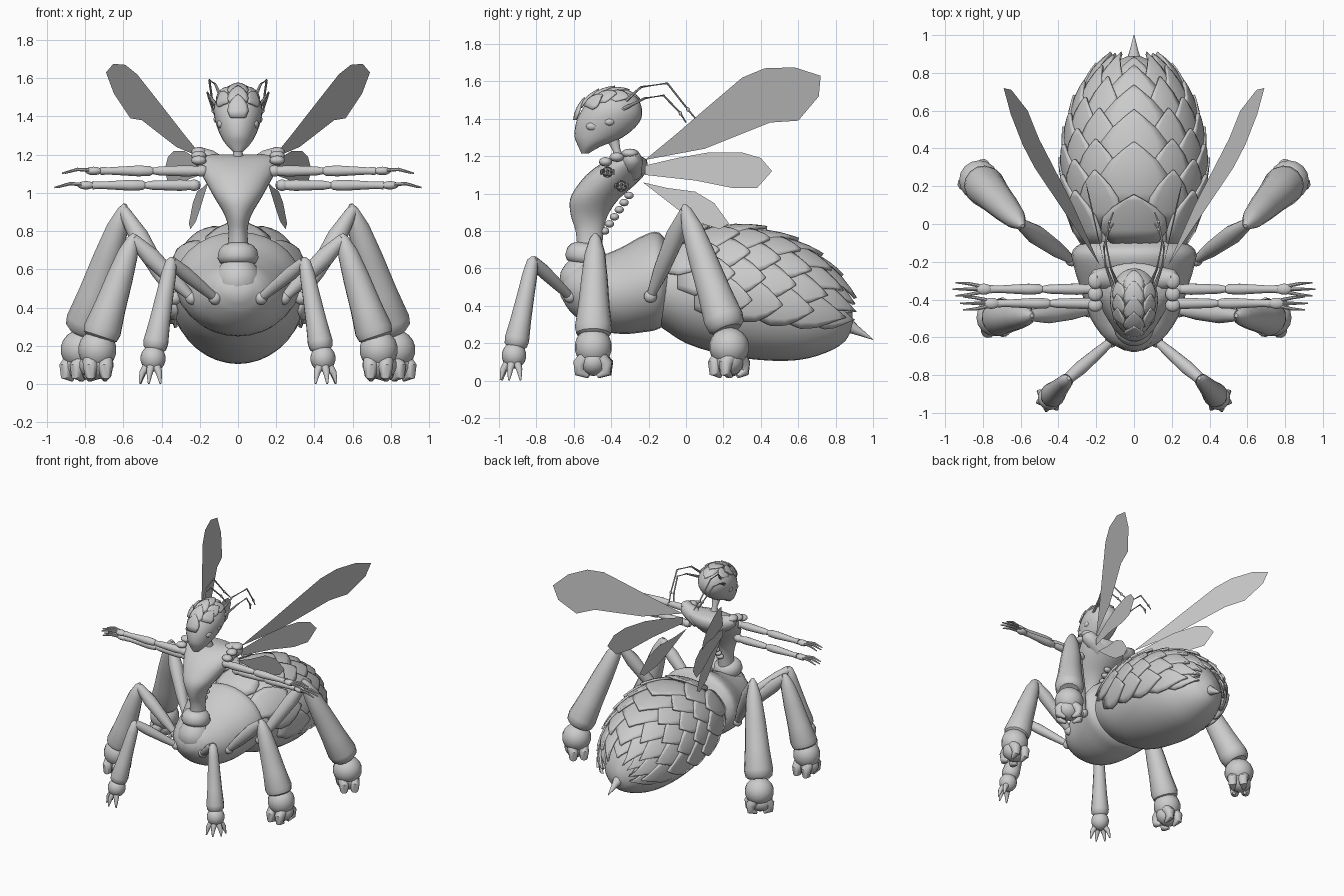
import bpy, bmesh, math
from mathutils import Vector as V

if "Cube" in bpy.data.objects:
    bpy.data.objects.remove(bpy.data.objects["Cube"])


def make(name, verts, faces, mirror=False, thick=0, smooth=True):
    me = bpy.data.meshes.new(name)
    me.from_pydata([tuple(v) for v in verts], [], faces)
    bm = bmesh.new()
    bm.from_mesh(me)
    bmesh.ops.recalc_face_normals(bm, faces=bm.faces)
    bm.to_mesh(me)
    bm.free()
    ob = bpy.data.objects.new(name, me)
    bpy.context.collection.objects.link(ob)
    if smooth:
        bpy.ops.object.select_all(action='DESELECT')
        bpy.context.view_layer.objects.active = ob
        ob.select_set(True)
        bpy.ops.object.shade_smooth_by_angle(angle=math.radians(40))
    if thick:
        m = ob.modifiers.new("thickness", 'SOLIDIFY')
        m.thickness, m.offset = thick, 0
    if mirror:
        m = ob.modifiers.new("mirror", 'MIRROR')
        m.use_mirror_merge = False
    return ob


def skin(rings):
    n = len(rings[0])
    faces = [(i*n+j, i*n+(j+1) % n, (i+1)*n+(j+1) % n, (i+1)*n+j)
             for i in range(len(rings)-1) for j in range(n)]
    faces += [tuple(range(n)), tuple(range((len(rings)-1)*n, len(rings)*n))]
    return [p for r in rings for p in r], faces


def sample(rows, x):
    """Smooth interpolation of profile rows keyed by their first column."""
    x = min(max(x, rows[0][0]), rows[-1][0])
    i = max(k for k in range(len(rows)-1) if rows[k][0] <= x)
    p, q = rows[i], rows[i+1]
    a, b = rows[max(i-1, 0)], rows[min(i+2, len(rows)-1)]
    h = q[0]-p[0]
    t = (x-p[0])/h
    out = []
    for k in range(1, len(p)):
        m0, m1 = (q[k]-a[k])/(q[0]-a[0])*h, (b[k]-p[k])/(b[0]-p[0])*h
        out.append((2*t**3-3*t*t+1)*p[k]+(t**3-2*t*t+t)*m0+(3*t*t-2*t**3)*q[k]+(t**3-t*t)*m1)
    return out


def surface(rows, axis):
    """rows: (position, low edge, high edge, half width); returns point at (position, angle)."""
    def s(u, a):
        lo, hi, rx = sample(rows, u)
        c = (lo+hi)/2 + (hi-lo)/2*math.cos(a)
        return V((rx*math.sin(a), u, c)) if axis == 'y' else V((rx*math.sin(a), c, u))
    return s


def loft(name, rows, axis, n=28, steps=3):
    s = surface(rows, axis)
    us = [p[0]+(q[0]-p[0])*k/steps for p, q in zip(rows, rows[1:]) for k in range(steps)] + [rows[-1][0]]
    make(name, *skin([[s(u, 2*math.pi*j/n) for j in range(n)] for u in us]))
    return s


def tube(name, pts, radii, n=14, mirror=True):
    pts = [V(p) for p in pts]
    rings = []
    for i, p in enumerate(pts):
        t = (pts[min(i+1, len(pts)-1)]-pts[max(i-1, 0)]).normalized()
        u = t.cross(V((0.1, 0.97, 0.2))).normalized()
        w = t.cross(u)
        rings.append([p+radii[i]*(u*math.cos(2*math.pi*j/n)+w*math.sin(2*math.pi*j/n)) for j in range(n)])
    return make(name, *skin(rings), mirror=mirror)


def ball(name, c, r, mirror=True):
    rings = [[V(c)+V((r[0]*math.sin(f)*math.cos(g), r[1]*math.sin(f)*math.sin(g), r[2]*math.cos(f)))
              for g in [2*math.pi*j/16 for j in range(16)]]
             for f in [0.05+(math.pi-0.1)*i/9 for i in range(10)]]
    return make(name, *skin(rings), mirror=mirror)


def plates(name, s, centre, items, lift, thick):
    """Overlapping pointed plates; items: (start, length, angle, half angle)."""
    verts, faces = [], []
    prof = [(0, .75), (.3, 1), (.55, .88), (.75, .58), (.9, .26), (1, .02)]
    for u0, L, a0, W in items:
        base = len(verts)
        for f, w in prof:
            for j in range(-3, 4):
                u, a = u0+L*f, a0+W*w*j/3
                p = s(u, a)
                nrm = (s(u+.005, a)-s(u-.005, a)).cross(s(u, a+.01)-s(u, a-.01))
                nrm = nrm.normalized() if nrm.length > 1e-9 else (p-centre).normalized()
                if nrm.dot(p-centre) < 0:
                    nrm = -nrm
                verts.append(p+nrm*(.008+lift*f*min(1, L*4)))
        faces += [(base+i*7+j, base+i*7+j+1, base+i*7+j+8, base+i*7+j+7)
                  for i in range(5) for j in range(6)]
    make(name, verts, faces, thick=thick)


# abdomen with sting and rows of plates
ab = loft("abdomen", [(-.14, .29, .70, .27), (0, .20, .76, .32), (.2, .14, .80, .345), (.4, .11, .775, .34),
                      (.6, .11, .70, .295), (.75, .15, .59, .215), (.85, .21, .46, .12), (.89, .28, .36, .03)], 'y', 36)
tube("sting", [(0, .84, .31), (0, .91, .27), (0, 1.0, .22)], [.05, .025, .002], mirror=False)
items = [(y, L, 0, .55) for y, L in ((-.1, .26), (.06, .36), (.24, .34), (.42, .28), (.57, .23), (.7, .15))]
for a, y0 in ((.55, -.02), (.92, -.12), (1.28, -.04), (1.62, .05)):
    y = y0
    while y < .74:
        L = min(.3, .86-y)
        items += [(y, L, a, .36), (y, L, -a, .36)]
        y += .155
plates("back_plates", ab, V((0, .35, .45)), items, .042, .018)

# lower body, collar, torso
loft("lower_body", [(-.67, .45, .52, .05), (-.62, .37, .61, .14), (-.5, .28, .65, .23), (-.35, .25, .71, .28),
                    (-.22, .26, .78, .32), (-.14, .28, .79, .325), (-.08, .34, .70, .25)], 'y')
tube("waist_collar", [(0, -.565+(z-.45)*.12, z) for z in (.44, .47, .52, .57, .61, .63, .635, .66, .7, .725, .735)],
     [.06, .1, .122, .12, .1, .085, .095, .108, .1, .08, .055], 24, False)
loft("torso", [(.68, -.58, -.45, .06), (.8, -.59, -.44, .05), (.88, -.615, -.42, .068), (.97, -.62, -.36, .12),
               (1.05, -.575, -.27, .165), (1.12, -.51, -.21, .2), (1.18, -.42, -.21, .215), (1.2, -.36, -.24, .18)], 'z')
for i in range(6):
    ball("spine_bead", (0, -.435+.026*i, .8+.038*i), (.03, .025, .02), False)
tube("shoulder", [(.08, -.29, 1.12), (.16, -.29, 1.17), (.21, -.29, 1.195), (.235, -.29, 1.2)], [.06, .06, .048, .02])
for y, z, r in ((-.43, 1.17, .035), (-.37, 1.195, .04), (-.3, 1.215, .045)):
    ball("shoulder_pad", (.205, y, z), (.04, r, .025))
tube("neck", [(0, -.36, 1.17), (0, -.37, 1.23), (0, -.4, 1.32)], [.035, .02, .04], mirror=False)

# head with eyes, crest plates and antennae
loft("head", [(1.215, -.56, -.52, .025), (1.25, -.575, -.46, .06), (1.3, -.595, -.34, .092), (1.38, -.588, -.25, .12),
              (1.45, -.555, -.235, .126), (1.52, -.5, -.265, .095), (1.555, -.43, -.31, .045)], 'z')
hc = V((0, -.405, 1.4))
plates("head_plates", lambda t, b: hc+V((.123*math.sin(b), (-.172*math.cos(t)-.015)*math.cos(b),
                                         (.148*math.sin(t)-.03*math.cos(t))*math.cos(b))),
       hc, [(.15+.45*i, .75, 0, .4) for i in range(5)] + [(.7+.5*i, .7, k*.65, .3) for i in range(3) for k in (1, -1)],
       .012, .012)
ball("eye_front", (.085, -.5, 1.36), (.025, .035, .025))
ball("eye_rear", (.108, -.41, 1.385), (.02, .03, .022))
for pts in ([(.07, -.36, 1.46), (.12, -.24, 1.57), (.15, -.1, 1.59), (.13, .01, 1.45), (.11, .06, 1.39)],
            [(.1, -.36, 1.44), (.15, -.22, 1.51), (.16, -.12, 1.525), (.13, -.03, 1.43), (.11, 0, 1.38)]):
    tube("antenna", pts, [.012, .006, .006, .005, .004], 8)
    ball("antenna_knob", pts[3], (.009, .009, .012))

# three pairs of flat wings, outlined in side view and leaned outwards
for name, x0, b, c, pts in (
    ("upper_wing", .18, .38, .34, [(-.22, 1.18), (.1, 1.24), (.3, 1.32), (.45, 1.38), (.6, 1.39), (.71, 1.52), (.72, 1.63),
                                   (.58, 1.675), (.42, 1.67), (.3, 1.62), (.1, 1.45), (-.05, 1.32)]),
    ("middle_wing", .18, .3, 0, [(-.22, 1.15), (-.05, 1.19), (.12, 1.22), (.3, 1.22), (.4, 1.19), (.46, 1.12),
                                 (.38, 1.03), (.25, 1.03), (.05, 1.07), (-.22, 1.1)]),
    ("lower_wing", .15, .2, -.05, [(-.23, 1.06), (-.1, 1.03), (.05, 1.01), (.15, .95), (.23, .84), (.18, .81),
                                   (.05, .85), (-.05, .92)])):
    make(name, [(x0+b*(y+.22)+c*(z-1.18), y, z) for y, z in pts], [tuple(range(len(pts)))], True, smooth=False)

# two pairs of outstretched arms with fingers
for x, y, z in ((.16, -.42, 1.115), (.2, -.345, 1.04)):
    ball("arm_joint", (x+.03, y, z), (.035, .03, .03))
    tube("upper_arm", [(x+d, y, z) for d in (.0, .1, .25, .29)], [.02, .03, .024, .016])
    tube("forearm", [(x+d, y, z) for d in (.28, .3, .36, .52, .56)], [.014, .026, .029, .019, .022])
    ball("palm", (x+.595, y, z), (.045, .03, .022))
    for k in (-1, 0, 1):
        tube("finger", [(x+.62, y+.018*k, z+.005), (x+.68, y+.03*k, z+.008), (x+.76-.015*abs(k), y+.035*k, z-.012)],
             [.01, .009, .004], 8)

# three pairs of legs: thigh, widening shin, foot and claws
for name, hip, knee, ankle, r in (("front", (.12, -.62, .45), (.35, -.82, .64), (.435, -.91, .19), .066),
                                  ("middle", (.24, -.46, .45), (.55, -.485, .76), (.72, -.495, .25), .1),
                                  ("rear", (.33, -.19, .45), (.6, 0, .91), (.805, .215, .29), .108)):
    h, k, a = V(hip), V(knee), V(ankle)
    big = r > .08
    ball(name+"_hip", h, (.035, .035, .035))
    tube(name+"_thigh", [h, h.lerp(k, .3), h.lerp(k, .7), k], [.022, .3*r+.01, .35*r+.014, .03])
    tube(name+"_shin", [k+(k-a)*.05]+[k.lerp(a, t) for t in (0, .15, .4, .7, .93, 1, 1.03)],
         [.01, .03, .42*r+.012, .7*r, .84*r, r, .92*r, .7*r])
    out = (a-k).normalized()
    cx, cy = a.x+out.x*.05, a.y+out.y*.05
    ball(name+"_foot", (cx, cy, .18 if big else .135), (r, r, .105 if big else .07))
    if big:
        ball(name+"_toe_pad", (cx+.005, cy, .1), (.09, .078, .075))
    head = math.atan2(a.y-k.y, a.x-k.x)
    for d in ((-1.57, 1.57) if big else (-1.3, -.45, .45, 1.3)):
        e = V((math.cos(head+d), math.sin(head+d), 0))
        s = V((-e.y, e.x, 0))
        f = V((cx, cy, 0))
        z = V((0, 0, 1))
        if big:
            for q in (-.04, .04):
                g = f+s*q
                tube(name+"_claw", [g+e*.04+z*.12, g+e*.07+z*.09, g+e*.07+z*.045, g+e*.025+z*.022],
                     [.04, .038, .03, .01], 10)
        else:
            tube(name+"_claw", [f+e*.03+z*.1, f+e*.06+z*.06, f+e*.075+z*.003], [.024, .017, .005], 10)
